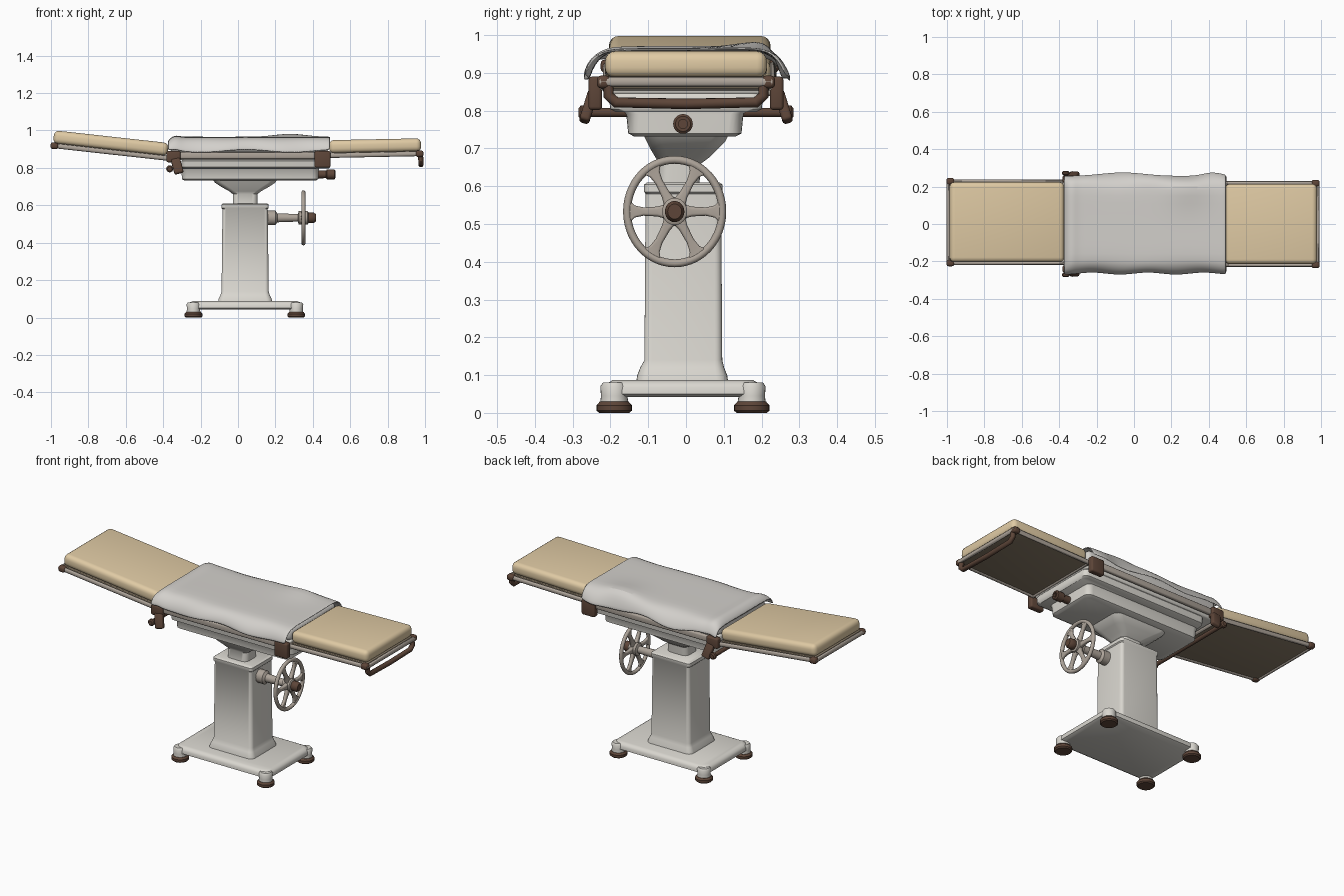
import bpy, bmesh, math
from mathutils import Matrix, Vector

cube = bpy.data.objects.get("Cube")
if cube:
    bpy.data.objects.remove(cube, do_unlink=True)
made = []


def material(name, rgb):
    m = bpy.data.materials.new(name)
    m.use_nodes = True
    m.diffuse_color = (*rgb, 1)
    m.node_tree.nodes["Principled BSDF"].inputs["Base Color"].default_value = (*rgb, 1)
    return m


ENAMEL = material("white enamel", (0.70, 0.68, 0.63))
SHEET = material("pale sheet", (0.65, 0.63, 0.60))
CREAM = material("cream leather", (0.74, 0.59, 0.37))
STEEL = material("warm grey metal", (0.42, 0.37, 0.32))
BROWN = material("dark brown metal", (0.11, 0.06, 0.04))
TRAY = material("olive brown board", (0.24, 0.19, 0.13))


def add(name, mesh, mat):
    mesh.materials.clear()
    mesh.materials.append(mat)
    ob = bpy.data.objects.new(name, mesh)
    bpy.context.collection.objects.link(ob)
    made.append(ob)
    return ob


def finish(name, bm, mat, M=Matrix()):
    bmesh.ops.recalc_face_normals(bm, faces=bm.faces)
    bm.transform(M)
    mesh = bpy.data.meshes.new(name)
    bm.to_mesh(mesh)
    bm.free()
    return add(name, mesh, mat)


def box(name, center, size, bevel, mat, M=Matrix(), segs=3):
    bm = bmesh.new()
    bmesh.ops.create_cube(bm, size=1, matrix=Matrix.Translation(center) @ Matrix.Diagonal((*size, 1)))
    bmesh.ops.bevel(bm, geom=bm.edges[:], offset=bevel, segments=segs, affect='EDGES', profile=0.5)
    return finish(name, bm, mat, M)


def loft(name, sections, mat, M=Matrix(), steps=5):
    """Stack rounded rectangles: (z, centre x, centre y, half x, half y, corner radius)."""
    bm = bmesh.new()
    rings = []
    for z, cx, cy, hx, hy, r in sections:
        ring = []
        for q, (sx, sy) in enumerate(((1, 1), (-1, 1), (-1, -1), (1, -1))):
            for i in range(steps + 1):
                a = (q + i / steps) * math.pi / 2
                ring.append(bm.verts.new((cx + sx * (hx - r) + r * math.cos(a),
                                          cy + sy * (hy - r) + r * math.sin(a), z)))
        rings.append(ring)
    n = len(rings[0])
    for a, b in zip(rings, rings[1:]):
        for i in range(n):
            bm.faces.new((a[i], a[(i + 1) % n], b[(i + 1) % n], b[i]))
    bm.faces.new(rings[0])
    bm.faces.new(rings[-1])
    bmesh.ops.remove_doubles(bm, verts=bm.verts, dist=1e-5)
    return finish(name, bm, mat, M)


def tube(name, points, radius, mat, M=Matrix(), cyclic=False):
    cu = bpy.data.curves.new(name, 'CURVE')
    cu.dimensions = '3D'
    cu.bevel_depth, cu.bevel_resolution, cu.use_fill_caps = radius, 4, True
    sp = cu.splines.new('POLY')
    sp.points.add(len(points) - 1)
    for p, co in zip(sp.points, points):
        p.co = (*(M @ Vector(co)), 1)
    sp.use_cyclic_u = cyclic
    tmp = bpy.data.objects.new(name + "_path", cu)
    mesh = bpy.data.meshes.new_from_object(tmp)
    bpy.data.objects.remove(tmp)
    return add(name, mesh, mat)


def turned(name, profile, mat, M):
    """Round part from (height, radius) pairs."""
    return loft(name, [(z, 0, 0, r, r, r) for z, r in profile], mat, M, 6)


# Base with four feet
CX, CY = 0.037, -0.008
loft("base", [(0.042, CX, CY, .29, .19, .04), (0.05, CX, CY, .305, .205, .05), (0.068, CX, CY, .305, .205, .05),
              (0.08, CX, CY, .298, .198, .045), (0.087, CX, CY, .28, .185, .04)], ENAMEL)
for sx in (-1, 1):
    for sy in (-1, 1):
        at = Matrix.Translation((CX + sx * 0.275, CY + sy * 0.182, 0))
        turned("foot", [(0, .04), (.006, .047), (.02, .047), (.03, .038)], BROWN, at)
        turned("foot_leg", [(.028, .037), (.045, .035), (.07, .037), (.08, .03)], ENAMEL, at)

# Column, neck and funnel
PX = 0.038
loft("column", [(.08, PX, -.01, .145, .122, .03), (.10, PX, -.01, .142, .119, .03), (.12, PX, -.01, .132, .111, .025),
                (.14, PX, -.007, .126, .103, .02), (.58, PX, -.007, .121, .1, .018),
                (.585, PX, -.007, .126, .104, .018), (.604, PX, -.007, .126, .104, .018),
                (.61, PX, -.007, .118, .096, .015)], ENAMEL)
loft("neck", [(.60, .038, -.02, .066, .055, .03), (.66, .038, -.015, .066, .055, .03), (.675, .038, -.01, .085, .07, .03),
              (.70, .038, -.005, .13, .09, .04), (.72, .038, 0, .16, .105, .04),
              (.74, .038, 0, .175, .115, .04)], ENAMEL)

# Gear housing and stepped table frame
loft("housing", [(.732, .065, -.003, .35, .135, .03), (.74, .065, -.003, .365, .15, .035),
                 (.79, .065, -.003, .367, .155, .035), (.802, .065, -.003, .367, .165, .03)], ENAMEL)
loft("lower_frame", [(.796, .095, 0, .39, .185, .03), (.804, .095, 0, .396, .2, .03),
                     (.838, .095, 0, .396, .205, .03), (.846, .095, 0, .39, .2, .03)], ENAMEL)
box("center_tray", (.06, 0, .866), (.85, .42, .05), .012, ENAMEL)
box("center_cushion", (.06, 0, .918), (.85, .43, .07), .025, SHEET)
for s in (-1, 1):
    box("side_rail", (.06, s * .232, .866), (.80, .022, .036), .008, STEEL)

# Socket on the end of the housing
SIDE = Matrix.Rotation(math.pi / 2, 4, 'Y')
turned("socket", [(.40, .022), (.47, .02), (.475, .026), (.515, .026), (.52, .02), (.52, .012), (.48, .012)],
       BROWN, Matrix.Translation((0, -.008, .765)) @ SIDE)


# Draped sheet over the centre
def bump(x, c, w):
    return math.exp(-((x - c) / w) ** 2)


drape = [(-.264, .888), (-.256, .915), (-.238, .94), (-.21, .957), (-.17, .962), (-.06, .962), (.06, .962),
         (.16, .964), (.205, .96), (.235, .945), (.255, .92), (.268, .89)]
bm = bmesh.new()
NX = 36
rows = []
for i in range(NX + 1):
    x = -.375 + .867 * i / NX
    lift = bump(x, .28, .12)
    flare = bump(x, .42, .07) + bump(x, -.06, .16)
    end = bump(x, -.385, .022)
    row = []
    for j, (y, z) in enumerate(drape):
        hang = max(0, abs(y) - .2) / .07
        z += .008 * bump(x, -.335, .025) - .03 * end * (1 - hang)
        if y > .1:
            z += .022 * lift * bump(y, .2, .06) + hang * (.012 * math.sin(x * 17) - .015 * bump(x, .42, .08))
            y += hang * (.02 * flare - .012)
        elif y < -.2:
            y += hang * .006 * math.sin(x * 21)
            z += hang * .008 * math.sin(x * 13 + 1)
        row.append(bm.verts.new((x, y, z)))
    rows.append(row)
for a, b in zip(rows, rows[1:]):
    for j in range(len(drape) - 1):
        bm.faces.new((a[j], b[j], b[j + 1], a[j + 1]))
sheet = finish("draped_sheet", bm, SHEET)
mod = sheet.modifiers.new("thickness", 'SOLIDIFY')
mod.thickness, mod.offset = .007, 0
mod = sheet.modifiers.new("soften", 'SUBSURF')
mod.levels = mod.render_levels = 1


# Tilted end sections: cushion, board, tubular frame and corner caps
def section(name, center, length, tilt, outer):
    M = Matrix.Translation(center) @ Matrix.Rotation(tilt, 4, 'Y')
    h = length / 2
    box(name + "_cushion", (0, 0, 0), (length, .428, .07), .026, CREAM, M, 4)
    box(name + "_board", (0, 0, -.043), (length - .01, .42, .022), .004, TRAY, M)
    e, w, z = outer * (h + .003), .22, -.047
    tube(name + "_frame", [(-e, -w, z), (e, -w, z), (e, w, z), (-e, w, z)], .013, STEEL, M, True)
    for s in (-1, 1):
        box(name + "_corner_cap", (e - outer * .012, s * (w - .002), z), (.042, .036, .034), .012, BROWN, M)


section("head", (-.68, .01, .932), .615, .11, -1)
section("foot", (.733, 0, .918), .492, -.02, 1)

# Pull handle under the foot end
tube("end_handle", [(.975, -.205, .872), (.978, -.205, .84), (.978, -.185, .822), (.978, 0, .818),
                    (.978, .185, .822), (.978, .205, .84), (.975, .205, .872)], .014, BROWN)

# Clamps on both sides and the cross bar
for s in (-1, 1):
    box("foot_clamp", (.452, s * .24, .846), (.085, .036, .088), .009, BROWN)
    box("head_clamp", (-.345, s * .24, .86), (.075, .036, .06), .009, BROWN)
    lean = Matrix.Translation((-.325, s * .258, .81)) @ Matrix.Rotation(s * .3, 4, 'X') @ Matrix.Rotation(-.25, 4, 'Y')
    box("clamp_lever", (0, 0, 0), (.05, .028, .085), .009, BROWN, lean)
    turned("cross_bar_knob", [(-.012, .012), (-.006, .019), (.006, .019), (.012, .012)], BROWN,
           Matrix.Translation((-.365, s * .272, .795)) @ Matrix.Rotation(math.pi / 2, 4, 'X'))
tube("cross_bar", [(-.365, -.27, .795), (-.365, .27, .795)], .012, BROWN)

# Handwheel on its shaft
W = Matrix.Translation((.35, -.03, .533)) @ Matrix.Diagonal((1, .92, 1, 1))
turned("shaft", [(-.20, .038), (-.15, .038), (-.14, .024), (-.03, .02), (-.025, .036), (.022, .036), (.026, .03)],
       STEEL, W @ SIDE)
turned("wheel_knob", [(.02, .024), (.03, .028), (.055, .028), (.066, .02)], BROWN, W @ SIDE)
ring = [(0, .137 * math.cos(t * math.tau / 56), .137 * math.sin(t * math.tau / 56)) for t in range(56)]
tube("wheel_rim", ring, .0105, STEEL, W, True)
for k in range(6):
    loft("wheel_spoke", [(.015, 0, 0, .013, .022, .008), (.05, 0, 0, .011, .013, .008), (.09, 0, 0, .009, .011, .007),
                         (.115, 0, 0, .008, .016, .006), (.134, 0, 0, .007, .032, .005)], STEEL,
         W @ Matrix.Rotation(math.pi / 6 + k * math.pi / 3, 4, 'X'))

# Smooth shading with sharp edges kept
bpy.ops.object.select_all(action='DESELECT')
for ob in made:
    ob.select_set(True)
bpy.context.view_layer.objects.active = made[0]
bpy.ops.object.shade_smooth_by_angle(angle=math.radians(40))
